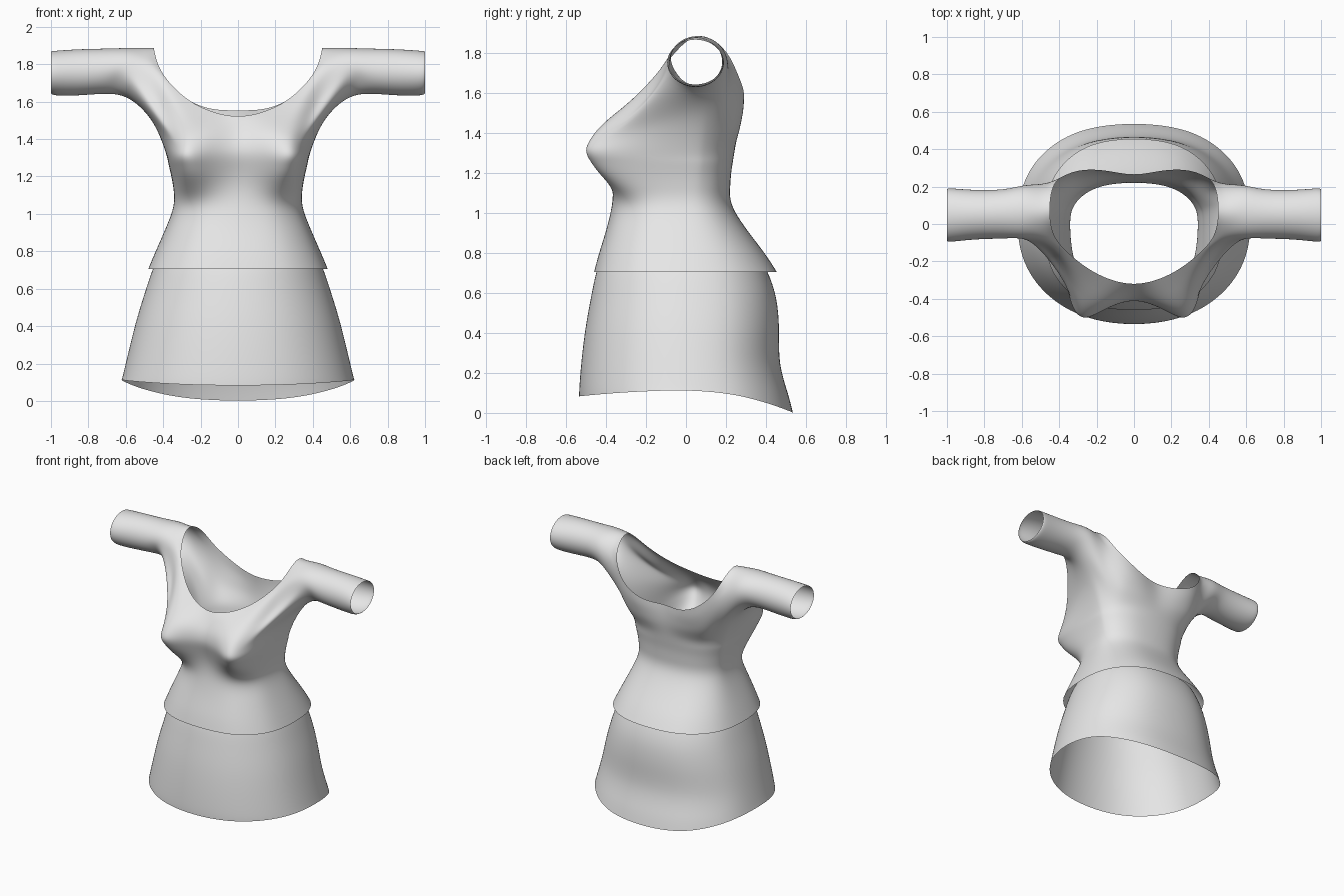
import bpy
import bmesh
from math import sin, cos, pi, radians

cube = bpy.data.objects.get("Cube")
if cube:
    bpy.data.objects.remove(cube, do_unlink=True)

cloth = bpy.data.materials.new("light grey cloth")
cloth.use_nodes = True
cloth.diffuse_color = (0.8, 0.8, 0.8, 1)
cloth.node_tree.nodes["Principled BSDF"].inputs["Base Color"].default_value = cloth.diffuse_color

SPANS = 10                                  # columns from front centre to back centre
BUST = {1: 0.4, 2: 1.0, 3: 1.2, 4: 0.7}     # how much each column follows the bust


def half_ring(powers, width, front, back, z_side, z_front, z_back, bust=0.0):
    """Boxy half ellipse from front centre round the left side to back centre."""
    points = []
    for col in range(SPANS + 1):
        angle = pi * col / SPANS
        is_front = col <= SPANS / 2
        power = powers[0] if is_front else powers[1]
        reach = abs(cos(angle)) ** power
        x = width * abs(sin(angle)) ** power
        y = (front if is_front else back) * reach
        z = z_side + ((z_front if is_front else z_back) - z_side) * reach ** 2
        points.append((x, y - bust * BUST.get(col, 0), z))
    points[0] = (0, *points[0][1:])
    points[-1] = (0, *points[-1][1:])
    return points


def make_verts(bm, points, side):
    return [bm.verts.new((p[0] * side, p[1], p[2])) if p else None for p in points]


def join_rows(bm, lower, upper, closed=False):
    """Quads between two rows, leaving a gap wherever a point is missing."""
    count = len(lower)
    for i in range(count if closed else count - 1):
        k = (i + 1) % count
        quad = (lower[i], lower[k], upper[k], upper[i])
        if all(quad):
            bm.faces.new(quad)


def limit_point(v):
    """Where a cage vertex lands on its subdivided surface."""
    if v.is_boundary:
        rim = [e.other_vert(v).co for e in v.link_edges if e.is_boundary]
        return (v.co * 4 + rim[0] + rim[1]) / 6
    n = len(v.link_edges)
    total = v.co * (n * n)
    for e in v.link_edges:
        total = total + e.other_vert(v).co * 4
    for loop in v.link_loops:
        total = total + loop.link_loop_next.link_loop_next.vert.co
    return total / (n * (n + 5))


def finish(bm, name):
    """Weld the halves, fit the cage so the smooth surface meets the points."""
    bmesh.ops.remove_doubles(bm, verts=bm.verts[:], dist=0.0005)
    bmesh.ops.recalc_face_normals(bm, faces=bm.faces[:])
    targets = [v.co.copy() for v in bm.verts]
    for _ in range(2):
        moves = [t - limit_point(v) for v, t in zip(bm.verts, targets)]
        for v, move in zip(bm.verts, moves):
            v.co += move
    for face in bm.faces:
        face.smooth = True
    mesh = bpy.data.meshes.new(name)
    bm.to_mesh(mesh)
    bm.free()
    mesh.materials.append(cloth)
    obj = bpy.data.objects.new(name, mesh)
    bpy.context.collection.objects.link(obj)
    subsurf = obj.modifiers.new("smooth cloth", 'SUBSURF')
    subsurf.levels = subsurf.render_levels = 3


# Bodice rings: height, half width, front, back, bust fullness
bodice_rings = [
    (0.705, 0.48, -0.46, 0.455, 0),
    (0.8, 0.44, -0.435, 0.393, 0),
    (0.92, 0.388, -0.398, 0.303, 0),
    (1.04, 0.345, -0.372, 0.23, 0),
    (1.13, 0.345, -0.367, 0.222, 0.06),
    (1.2, 0.356, -0.378, 0.226, 0.115),
    (1.26, 0.37, -0.395, 0.235, 0.143),
    (1.325, 0.386, -0.41, 0.246, 0.152),
]
# Chest row that runs under the armpit
armpit_row = [
    (0, -0.398, 1.39), (0.15, -0.44, 1.395), (0.28, -0.45, 1.405), (0.365, -0.325, 1.43),
    (0.425, -0.13, 1.465), (0.455, 0.04, 1.49), (0.44, 0.115, 1.485), (0.39, 0.175, 1.455),
    (0.3, 0.235, 1.41), (0.15, 0.262, 1.395), (0, 0.256, 1.39),
]
# Row through the middle of the armhole, open at the sleeve
armhole_row = [
    (0, -0.37, 1.443), (0.145, -0.4, 1.452), (0.29, -0.372, 1.48), (0.42, -0.18, 1.58),
    None, None, None, (0.435, 0.217, 1.6),
    (0.312, 0.26, 1.485), (0.15, 0.276, 1.455), (0, 0.263, 1.45),
]
# Row over the shoulder, just below the neckline
shoulder_row = [
    (0, -0.342, 1.487), (0.14, -0.347, 1.503), (0.285, -0.293, 1.548), (0.425, -0.13, 1.715),
    (0.48, -0.055, 1.825), (0.5, 0.055, 1.888), (0.485, 0.16, 1.84), (0.445, 0.222, 1.72),
    (0.307, 0.28, 1.56), (0.147, 0.284, 1.512), (0, 0.264, 1.507),
]
neckline = [
    (0, -0.32, 1.522), (0.13, -0.295, 1.545), (0.25, -0.235, 1.6), (0.35, -0.155, 1.685),
    (0.425, -0.065, 1.79), (0.45, 0.06, 1.89), (0.435, 0.19, 1.82), (0.385, 0.25, 1.715),
    (0.285, 0.287, 1.62), (0.145, 0.285, 1.562), (0, 0.262, 1.555),
]
# Sleeve rings: distance out, centre y, centre z, radius y, radius z
sleeve_rings = [
    (0.57, 0.06, 1.746, 0.15, 0.14),
    (0.69, 0.054, 1.763, 0.132, 0.121),
    (0.85, 0.05, 1.757, 0.132, 0.123),
    (0.97, 0.048, 1.753, 0.142, 0.119),
    (1.0, 0.048, 1.757, 0.138, 0.112),
]

bm = bmesh.new()
for side in (1, -1):
    rows = [half_ring((0.8, 0.84), w, f, b, z, z, z, bust) for z, w, f, b, bust in bodice_rings]
    rows += [armpit_row, armhole_row, shoulder_row, neckline]
    rows = [make_verts(bm, row, side) for row in rows]
    for lower, upper in zip(rows, rows[1:]):
        join_rows(bm, lower, upper)
    # Sleeve grows out of the armhole loop, starting under the arm
    under, middle, over = rows[-4:-1]
    loop = under[5:8] + [middle[7]] + over[7:2:-1] + [middle[3]] + under[3:5]
    for x, cy, cz, ry, rz in sleeve_rings:
        angles = [radians(30 * k - 90) for k in range(12)]
        ring = make_verts(bm, [(x, cy + ry * cos(a), cz + rz * sin(a)) for a in angles], side)
        join_rows(bm, loop, ring, closed=True)
        loop = ring
finish(bm, "bodice_with_sleeves")

# Skirt rings: half width, front, back, then height at side, front and back
skirt_rings = [
    (0.425, -0.425, 0.375, 0.77, 0.77, 0.77),
    (0.457, -0.45, 0.41, 0.7, 0.7, 0.7),
    (0.497, -0.475, 0.45, 0.58, 0.58, 0.58),
    (0.543, -0.502, 0.466, 0.43, 0.43, 0.42),
    (0.583, -0.522, 0.47, 0.27, 0.27, 0.25),
    (0.612, -0.533, 0.51, 0.15, 0.14, 0.1),
    (0.622, -0.535, 0.535, 0.112, 0.083, 0.002),
]
bm = bmesh.new()
for side in (1, -1):
    rows = [make_verts(bm, half_ring((0.93, 0.86), *ring), side) for ring in skirt_rings]
    for lower, upper in zip(rows, rows[1:]):
        join_rows(bm, lower, upper)
finish(bm, "skirt")
